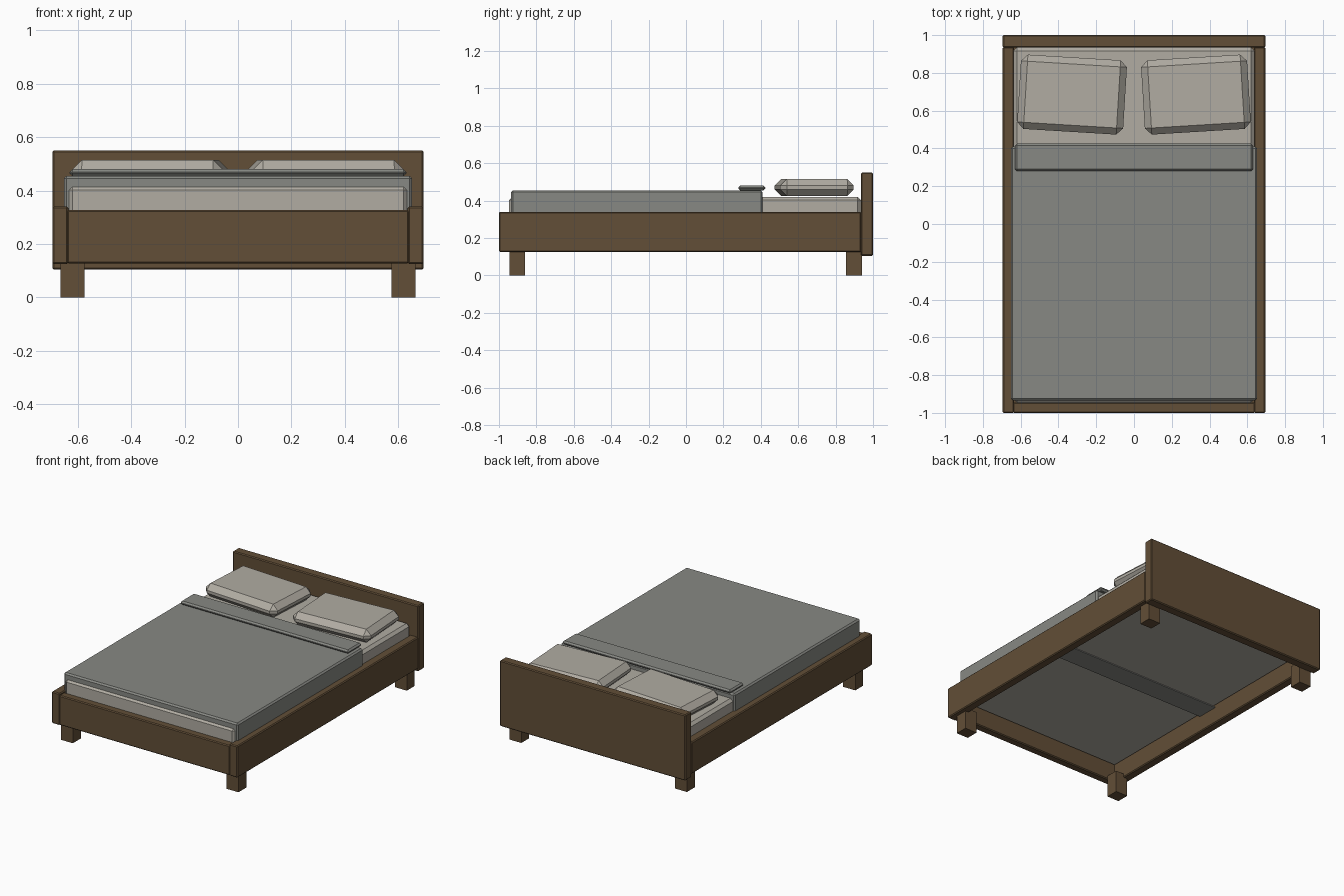
import bpy
import bmesh
import math
from mathutils import Matrix, Vector

if "Cube" in bpy.data.objects:
    bpy.data.objects.remove(bpy.data.objects["Cube"])


def material(name, colour):
    m = bpy.data.materials.new(name)
    m.diffuse_color = (*colour, 1.0)
    m.use_nodes = True
    m.node_tree.nodes["Principled BSDF"].inputs["Base Color"].default_value = m.diffuse_color
    return m


wood = material("dark wood", (0.122, 0.077, 0.038))
linen = material("pale linen", (0.44, 0.415, 0.365))
grey = material("grey blanket", (0.245, 0.25, 0.23))


def box(name, mat, x, y, z, bevel=0.0, turn=0.0):
    """Chamfered box from (low, high) ranges, optionally turned about z."""
    bm = bmesh.new()
    bmesh.ops.create_cube(bm, size=1.0)
    size = [r[1] - r[0] for r in (x, y, z)]
    bmesh.ops.scale(bm, vec=Vector(size), verts=bm.verts)
    if bevel:
        bmesh.ops.bevel(bm, geom=bm.edges[:], offset=bevel, segments=1,
                        affect='EDGES', profile=0.5)
    bmesh.ops.rotate(bm, verts=bm.verts, cent=(0, 0, 0),
                     matrix=Matrix.Rotation(math.radians(turn), 3, 'Z'))
    mesh = bpy.data.meshes.new(name)
    bm.to_mesh(mesh)
    bm.free()
    mesh.materials.append(mat)
    ob = bpy.data.objects.new(name, mesh)
    ob.location = [(r[0] + r[1]) / 2 for r in (x, y, z)]
    bpy.context.collection.objects.link(ob)
    return ob


# Frame
box("headboard", wood, (-0.695, 0.695), (0.935, 1.0), (0.105, 0.55), 0.006)
box("footboard", wood, (-0.64, 0.64), (-1.0, -0.945), (0.127, 0.328), 0.006)

for side, s in (("left", -1), ("right", 1)):
    # Side rails
    xs = sorted((s * 0.635, s * 0.695))
    box(side + "_rail", wood, xs, (-1.0, 0.937), (0.125, 0.34), 0.006)
    # Legs
    xs = sorted((s * 0.575, s * 0.665))
    box(side + "_front_leg", wood, xs, (-0.945, -0.86), (0.0, 0.15))
    box(side + "_back_leg", wood, xs, (0.855, 0.94), (0.0, 0.15))
    # Pillows, slightly turned
    c = s * 0.328
    box(side + "_pillow", linen, (c - 0.281, c + 0.281), (0.488, 0.882),
        (0.425, 0.515), 0.035, s * 3.5)

# Bedding
box("mattress", linen, (-0.638, 0.638), (-0.947, 0.935), (0.24, 0.42), 0.018)
box("blanket", grey, (-0.652, 0.652), (-0.935, 0.41), (0.27, 0.455), 0.01)
box("blanket_fold", grey, (-0.63, 0.63), (0.28, 0.425), (0.455, 0.48), 0.01)

# Support band under the mattress
box("support_band", grey, (-0.636, 0.636), (-0.11, 0.04), (0.234, 0.242))
